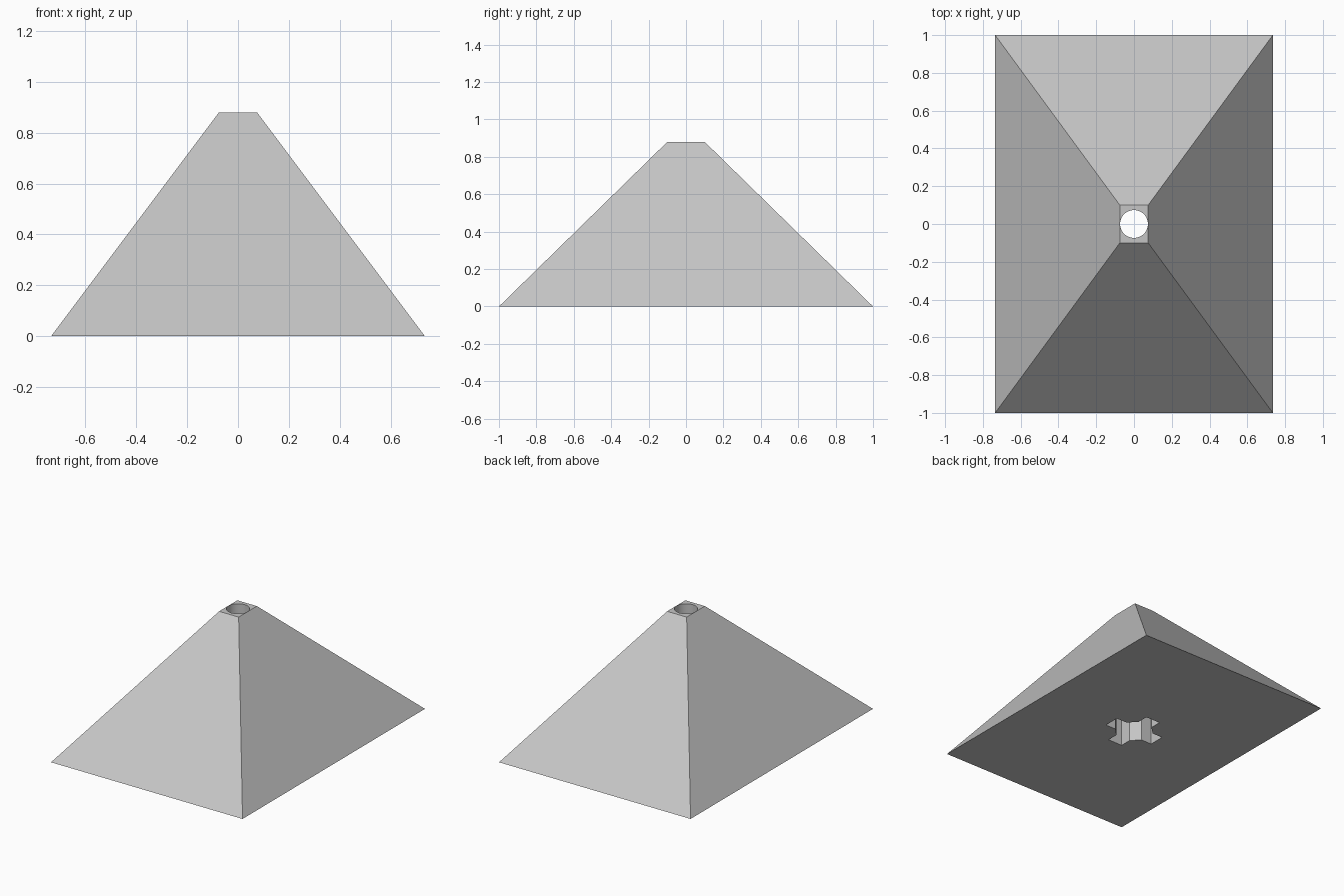
import bpy, bmesh, math

if "Cube" in bpy.data.objects:
    bpy.data.objects.remove(bpy.data.objects["Cube"])

HEIGHT = 0.88
grey = bpy.data.materials.new("light_grey")
grey.diffuse_color = (0.56, 0.56, 0.56, 1)
grey.use_nodes = True
grey.node_tree.nodes["Principled BSDF"].inputs["Base Color"].default_value = grey.diffuse_color


def loft(name, lower, upper, z0, z1):
    """Closed solid between two outlines with the same point count."""
    bm = bmesh.new()
    a = [bm.verts.new((x, y, z0)) for x, y in lower]
    b = [bm.verts.new((x, y, z1)) for x, y in upper]
    n = len(a)
    bm.faces.new(a[::-1])
    bm.faces.new(b)
    for i in range(n):
        j = (i + 1) % n
        bm.faces.new((a[i], a[j], b[j], b[i]))
    mesh = bpy.data.meshes.new(name)
    bm.to_mesh(mesh)
    bm.free()
    mesh.materials.append(grey)
    ob = bpy.data.objects.new(name, mesh)
    bpy.context.collection.objects.link(ob)
    return ob


def rectangle(x, y):
    return [(-x, -y), (x, -y), (x, y), (-x, y)]


# Solid pyramid body with a small flat top
body = loft("pyramid_base", rectangle(0.735, 1.0), rectangle(0.075, 0.1), 0, HEIGHT)

# Cross-shaped socket with chamfered inner corners, rotated quarter by quarter
cross = []
for k in range(4):
    c, s = (1, 0, -1, 0)[k], (0, 1, 0, -1)[k]
    for x, y in ((0.19, -0.055), (0.19, 0.055), (0.11, 0.055), (0.055, 0.11)):
        cross.append((c * x - s * y, s * x + c * y))
socket = loft("cross_socket_cutter", cross, cross, -0.1, 0.45)

# Round bore running up through the top
ring = [(0.0735 * math.cos(math.tau * i / 64), 0.0735 * math.sin(math.tau * i / 64))
        for i in range(64)]
bore = loft("round_bore_cutter", ring, ring, 0.2, HEIGHT + 0.2)

# Cut both openings, then remove the cutters
bpy.context.view_layer.objects.active = body
body.select_set(True)
for cutter in (socket, bore):
    cutter.hide_render = True
    mod = body.modifiers.new("cut", 'BOOLEAN')
    mod.operation = 'DIFFERENCE'
    mod.solver = 'EXACT'
    mod.object = cutter
    bpy.ops.object.modifier_apply(modifier=mod.name)
    bpy.data.objects.remove(cutter)

bpy.ops.object.shade_smooth_by_angle(angle=math.radians(25))
